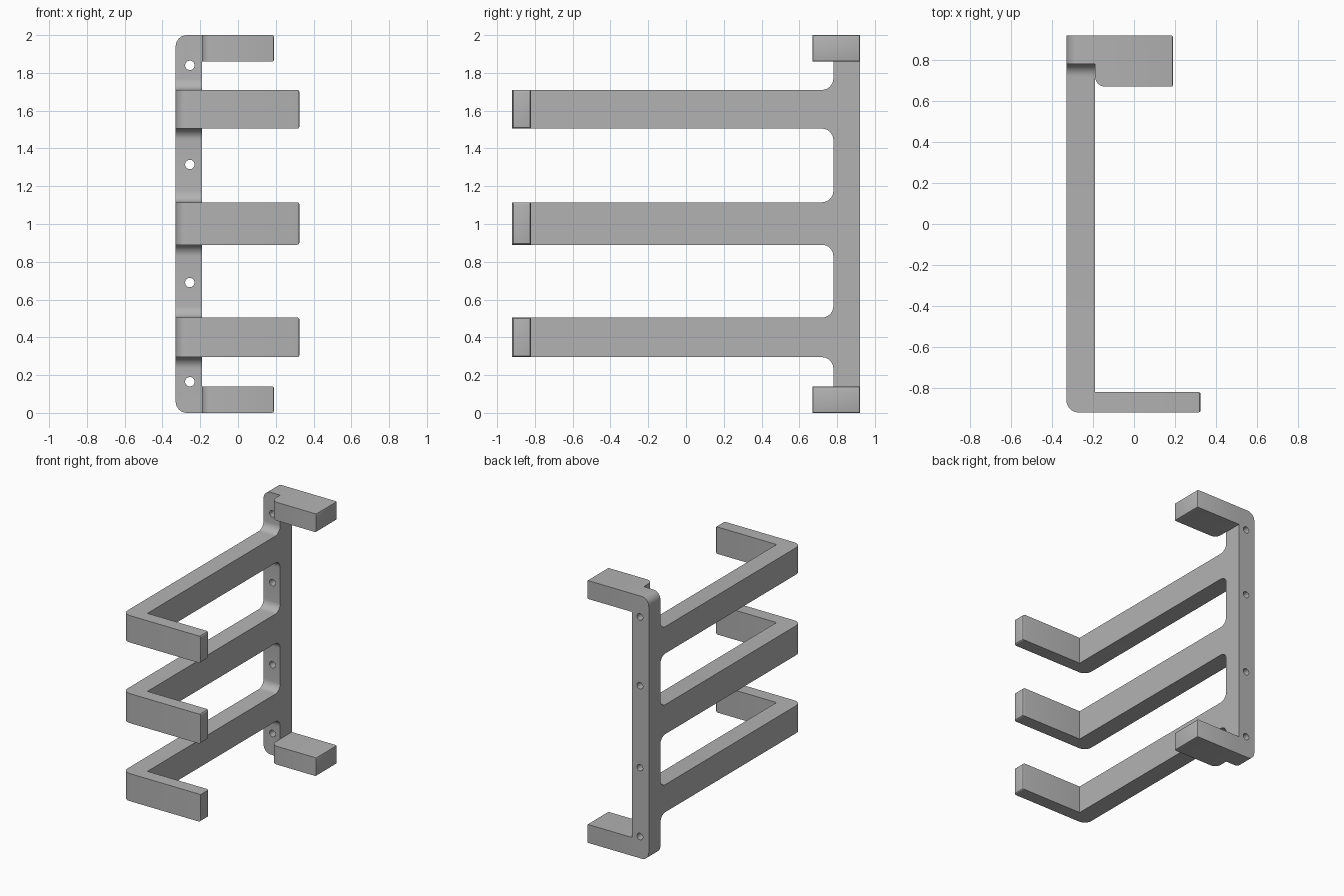
import bpy, bmesh
from math import cos, sin, radians
from mathutils import Vector

cube = bpy.data.objects.get("Cube")
if cube:
    bpy.data.objects.remove(cube, do_unlink=True)

grey = bpy.data.materials.new("plain_grey")
grey.use_nodes = True
colour = (0.45, 0.45, 0.45, 1)
grey.diffuse_color = colour
grey.node_tree.nodes["Principled BSDF"].inputs["Base Color"].default_value = colour

LEFT, INNER = -0.33, -0.19        # thickness of the side frame in x
FRONT, SPINE, BACK = -0.92, 0.78, 0.92
TOP, FILLET = 2.0, 0.06
ARMS = [(0.295, 0.505), (0.89, 1.115), (1.505, 1.71)]


def prism(name, points, direction):
    """Extrude a closed outline along a direction."""
    bm = bmesh.new()
    face = bm.faces.new([bm.verts.new(p) for p in points])
    new = bmesh.ops.extrude_face_region(bm, geom=[face])["geom"]
    bmesh.ops.translate(bm, vec=direction,
                        verts=[v for v in new if isinstance(v, bmesh.types.BMVert)])
    bmesh.ops.recalc_face_normals(bm, faces=bm.faces)
    mesh = bpy.data.meshes.new(name)
    bm.to_mesh(mesh)
    bm.free()
    mesh.materials.append(grey)
    obj = bpy.data.objects.new(name, mesh)
    bpy.context.collection.objects.link(obj)
    return obj


def block(name, x0, x1, y0, y1, z0, z1):
    outline = [(x0, y0, z0), (x1, y0, z0), (x1, y1, z0), (x0, y1, z0)]
    return prism(name, outline, Vector((0, 0, z1 - z0)))


def round_edges(obj, width, segments, test):
    """Bevel the edges whose two ends satisfy a test."""
    bm = bmesh.new()
    bm.from_mesh(obj.data)
    edges = [e for e in bm.edges if test(e.verts[0].co, e.verts[1].co)]
    bmesh.ops.bevel(bm, geom=edges, offset=width, offset_type='OFFSET',
                    segments=segments, profile=0.5, affect='EDGES')
    bm.to_mesh(obj.data)
    bm.free()


def combine(target, other, operation):
    mod = target.modifiers.new(operation.lower(), 'BOOLEAN')
    mod.operation, mod.solver, mod.object = operation, 'EXACT', other
    bpy.context.view_layer.objects.active = target
    bpy.ops.object.modifier_apply(modifier=mod.name)
    bpy.data.objects.remove(other, do_unlink=True)


def near(a, b):
    return abs(a - b) < 0.001


def arc(y, z, start, end, steps=8):
    angles = [radians(start + (end - start) * i / steps) for i in range(steps + 1)]
    return [(LEFT, y + FILLET * cos(a), z + FILLET * sin(a)) for a in angles]


# Side frame: upright spine with three filleted arms
outline = [(LEFT, BACK, 0), (LEFT, BACK, TOP), (LEFT, SPINE, TOP)]
for low, high in reversed(ARMS):
    outline += arc(SPINE - FILLET, high + FILLET, 0, -90)
    outline += [(LEFT, FRONT, high), (LEFT, FRONT, low)]
    outline += arc(SPINE - FILLET, low - FILLET, 90, 0)
outline.append((LEFT, SPINE, 0))
frame = prism("rack_frame", outline, Vector((INNER - LEFT, 0, 0)))

# Rounded outer corners of the arms and spine ends
round_edges(frame, FILLET, 8, lambda a, b: near(a.x, LEFT) and near(b.x, LEFT) and (
    (near(a.y, FRONT) and near(b.y, FRONT)) or
    (near(a.z, b.z) and (near(a.z, 0) or near(a.z, TOP)))))

# Front hooks with softened tips
for low, high in ARMS:
    hook = block("hook", INNER, 0.325, FRONT, -0.82, low, high)
    round_edges(hook, 0.012, 3, lambda a, b: near(a.x, 0.325) and near(b.x, 0.325))
    combine(frame, hook, 'UNION')

# Mounting tabs at the top and bottom of the spine
for low in (0, TOP - 0.14):
    tab = block("mounting_tab", INNER, 0.19, 0.67, BACK, low, low + 0.14)
    round_edges(tab, 0.05, 8, lambda a, b: near(a.x, INNER) and near(b.x, INNER)
                and near(a.y, 0.67) and near(b.y, 0.67))
    round_edges(tab, 0.008, 2, lambda a, b: near(a.x, 0.19) and near(b.x, 0.19))
    combine(frame, tab, 'UNION')

# Screw holes through the spine
for z in (0.165, 0.69, 1.315, 1.84):
    ring = [(-0.255 + 0.025 * cos(radians(a)), 0.7, z + 0.025 * sin(radians(a)))
            for a in range(0, 360, 15)]
    combine(frame, prism("hole_cutter", ring, Vector((0, 0.3, 0))), 'DIFFERENCE')

bpy.ops.object.select_all(action='DESELECT')
frame.select_set(True)
bpy.context.view_layer.objects.active = frame
bpy.ops.object.shade_smooth_by_angle(angle=radians(30))
